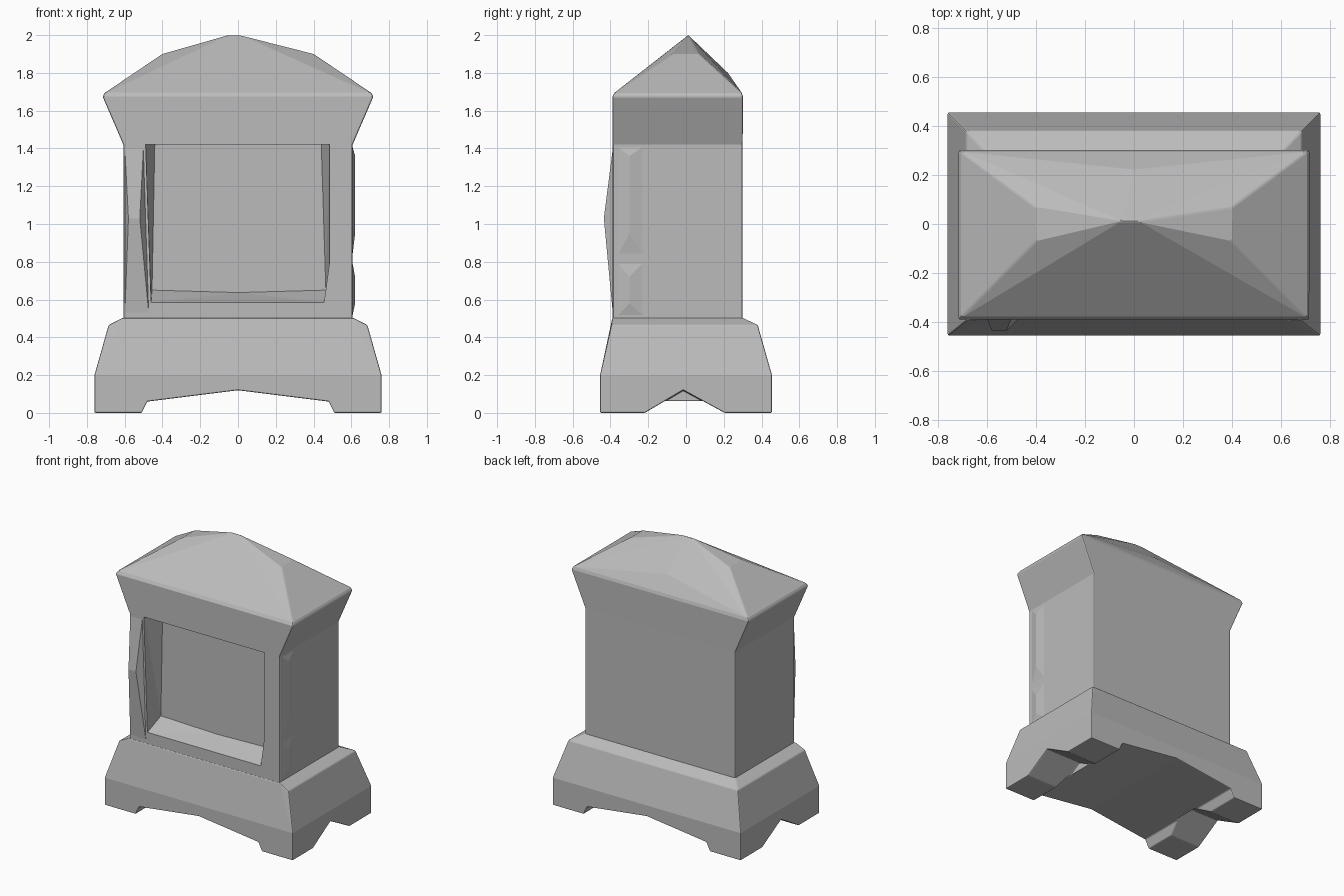
import bpy, bmesh

cube = bpy.data.objects.get("Cube")
if cube:
    bpy.data.objects.remove(cube, do_unlink=True)

stone = bpy.data.materials.new("grey stone")
stone.use_nodes = True
GREY = (0.5, 0.5, 0.5, 1)
stone.diffuse_color = GREY
stone.node_tree.nodes["Principled BSDF"].inputs["Base Color"].default_value = GREY


def hull(name, points, bevel=0, above=0):
    """Convex block through the points; sharp edges above a height are softened."""
    bm = bmesh.new()
    for p in points:
        bm.verts.new(p)
    bmesh.ops.convex_hull(bm, input=bm.verts)
    loose = [v for v in bm.verts if not v.link_faces]
    bmesh.ops.delete(bm, geom=loose, context='VERTS')
    bmesh.ops.dissolve_limit(bm, angle_limit=0.01, verts=bm.verts, edges=bm.edges)
    bmesh.ops.recalc_face_normals(bm, faces=bm.faces)
    if bevel:
        sharp = [e for e in bm.edges if e.calc_face_angle(0) > 0.6
                 and max(v.co.z for v in e.verts) > above]
        bmesh.ops.bevel(bm, geom=sharp, offset=bevel, segments=2, profile=0.5,
                        affect='EDGES', clamp_overlap=True)
    mesh = bpy.data.meshes.new(name)
    bm.to_mesh(mesh)
    bm.free()
    mesh.materials.append(stone)
    obj = bpy.data.objects.new(name, mesh)
    bpy.context.collection.objects.link(obj)
    return obj


def ring(x, front, back, z):
    return [(sx * x, y, z) for sx in (-1, 1) for y in (front, back)]


def cut(target, cutter):
    cutter.hide_render = True
    cutter.hide_viewport = True
    cutter.display_type = 'WIRE'
    mod = target.modifiers.new(cutter.name, 'BOOLEAN')
    mod.operation = 'DIFFERENCE'
    mod.solver = 'EXACT'
    mod.object = cutter


# Plinth with an arched underside and notched sides, leaving four feet
plinth = hull("plinth", ring(0.76, -0.455, 0.455, 0) + ring(0.76, -0.455, 0.455, 0.2)
              + ring(0.685, -0.395, 0.38, 0.465) + ring(0.61, -0.39, 0.3, 0.503))
arch = [(-0.51, -0.1), (-0.51, 0), (-0.48, 0.06), (0, 0.12),
        (0.48, 0.06), (0.51, 0), (0.51, -0.1)]
cut(plinth, hull("arch_cutter", [(x, y, z) for x, z in arch for y in (-0.6, 0.6)]))
notch = [(-0.387, -0.1), (-0.015, 0.12), (0.387, -0.1)]
for side, label in ((1, "left"), (-1, "right")):
    cut(plinth, hull(label + "_notch_cutter",
                     [(side * x, y, z) for y, z in notch for x in (0.47, 0.9)]))
soft = plinth.modifiers.new("soft edges", 'BEVEL')
soft.width = 0.012
soft.segments = 2
soft.limit_method = 'ANGLE'
soft.angle_limit = 0.45

# Body with a tapering recess in the front
body = hull("body", ring(0.607, -0.388, 0.3, 0.5) + ring(0.607, -0.388, 0.3, 1.42))
bm = bmesh.new()
bm.from_mesh(body.data)
upright = [e for e in bm.edges if abs(e.verts[0].co.z - e.verts[1].co.z) > 0.5]
bmesh.ops.bevel(bm, geom=upright, offset=0.01, segments=2, profile=0.5, affect='EDGES')
bm.to_mesh(body.data)
bm.free()
mouth = [(-0.49, 1.45), (0.485, 1.45), (0.485, 0.8), (0.455, 0.585), (-0.46, 0.585)]
rear = [(-0.44, 1.45), (0.44, 1.45), (0.465, 0.65), (0, 0.637), (-0.455, 0.65)]
cut(body, hull("recess_cutter", [(x, y, z) for x, z in mouth for y in (-0.6, -0.388)]
               + [(x, -0.24, z) for x, z in rear]))

# Rough-hewn swellings on the jambs
hull("right_jamb_swelling", [(-0.6, -0.385, 1.42), (-0.5, -0.385, 1.42),
                             (-0.6, -0.385, 0.5), (-0.47, -0.385, 0.5),
                             (-0.58, -0.435, 1.03), (-0.52, -0.435, 1.03),
                             (-0.49, -0.385, 1.0), (-0.55, -0.35, 1.0)])
for name, low, high, peaks in (("upper", 0.81, 1.42, (0.95, 1.36)),
                               ("lower", 0.5, 0.81, (0.58, 0.72))):
    hull(name + "_left_jamb_swelling",
         [(0.603, y, z) for y in (-0.375, -0.21) for z in (low, high)]
         + [(0.62, -0.3, z) for z in peaks])

# Flared head and hipped roof
hull("roof", ring(0.607, -0.39, 0.3, 1.42) + ring(0.717, -0.39, 0.302, 1.675)
     + ring(0.705, -0.378, 0.295, 1.695) + ring(0.4, -0.07, 0.07, 1.9)
     + [(-0.4, 0.22, 1.775), (0, 0.222, 1.8), (-0.05, 0.012, 2), (0.01, 0.012, 2)],
     bevel=0.008, above=1.5)
